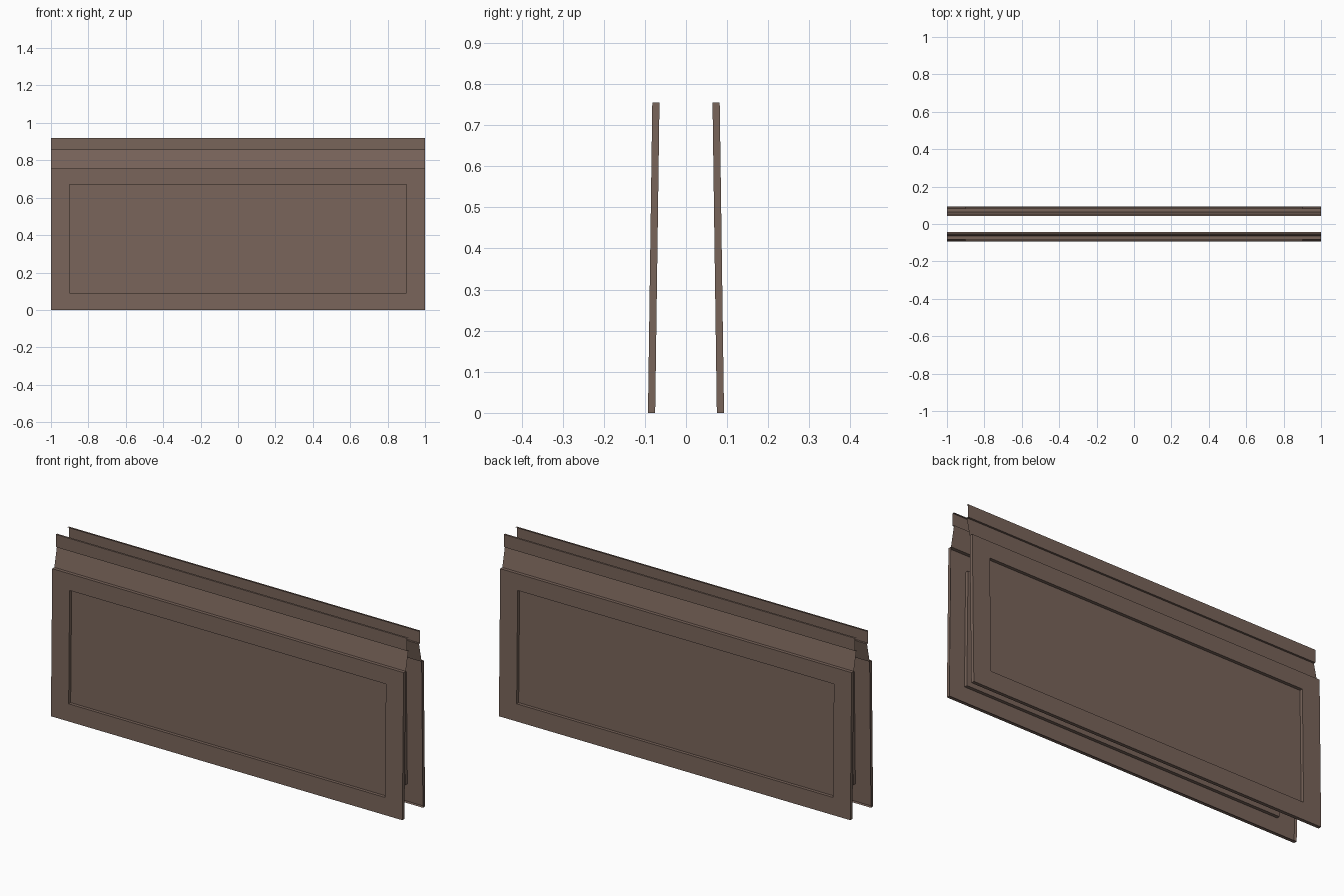
import bpy
import bmesh
from mathutils import Vector

cube = bpy.data.objects.get("Cube")
if cube:
    bpy.data.objects.remove(cube)

# Single painted colour
COLOR = (0.19, 0.128, 0.102, 1)
brown = bpy.data.materials.new("warm brown")
brown.use_nodes = True
brown.diffuse_color = COLOR
bsdf = brown.node_tree.nodes["Principled BSDF"]
bsdf.inputs["Base Color"].default_value = COLOR
bsdf.inputs["Roughness"].default_value = 0.8

PANEL_TOP = 0.755
Y_BOTTOM, Y_TOP = 0.0925, 0.082      # leaning outer face
FLANGE, PAN_DEPTH = 0.0175, 0.0165


def face_y(z):
    return Y_BOTTOM + (Y_TOP - Y_BOTTOM) * z / PANEL_TOP


def ring(bm, side, half, z0, z1, depth):
    """Rectangle parallel to the leaning face, set in by depth."""
    corners = ((-half, z0), (half, z0), (half, z1), (-half, z1))
    return [bm.verts.new((x, side * (face_y(z) - depth), z)) for x, z in corners]


def bridge(bm, a, b):
    return [bm.faces.new((a[i], a[(i + 1) % 4], b[(i + 1) % 4], b[i]))
            for i in range(4)]


def finish(bm, name, outward, side):
    bmesh.ops.recalc_face_normals(bm, faces=bm.faces)
    bm.normal_update()
    if outward.normal.dot(Vector((0, side, 0))) < 0:
        bmesh.ops.reverse_faces(bm, faces=bm.faces)
    mesh = bpy.data.meshes.new(name)
    bm.to_mesh(mesh)
    bm.free()
    mesh.materials.append(brown)
    obj = bpy.data.objects.new(name, mesh)
    bpy.context.collection.objects.link(obj)


def make_panel(name, side):
    # Folded sheet: return flanges, flat border and a recessed pan
    bm = bmesh.new()
    back = ring(bm, side, 1, 0, PANEL_TOP, FLANGE)
    outer = ring(bm, side, 1, 0, PANEL_TOP, 0)
    rim = ring(bm, side, 0.9, 0.09, 0.67, 0)
    pan = ring(bm, side, 0.9, 0.09, 0.67, PAN_DEPTH)
    bridge(bm, back, outer)
    border = bridge(bm, outer, rim)
    bridge(bm, rim, pan)
    bm.faces.new(pan)
    finish(bm, name, border[0], side)


def make_hanging_rail(name, side):
    # Sloped neck, ledge, upright strip and small top lip
    profile = ((Y_TOP - FLANGE, PANEL_TOP), (0.043, 0.855), (0.053, 0.855),
               (0.053, 0.92), (0.043, 0.92))
    bm = bmesh.new()
    rows = [[bm.verts.new((x, side * y, z)) for x in (-1, 1)] for y, z in profile]
    faces = [bm.faces.new((a[0], a[1], b[1], b[0])) for a, b in zip(rows, rows[1:])]
    finish(bm, name, faces[2], side)


for label, side in (("front", -1), ("back", 1)):
    make_panel(label + "_panel", side)
    make_hanging_rail(label + "_top_rail", side)
